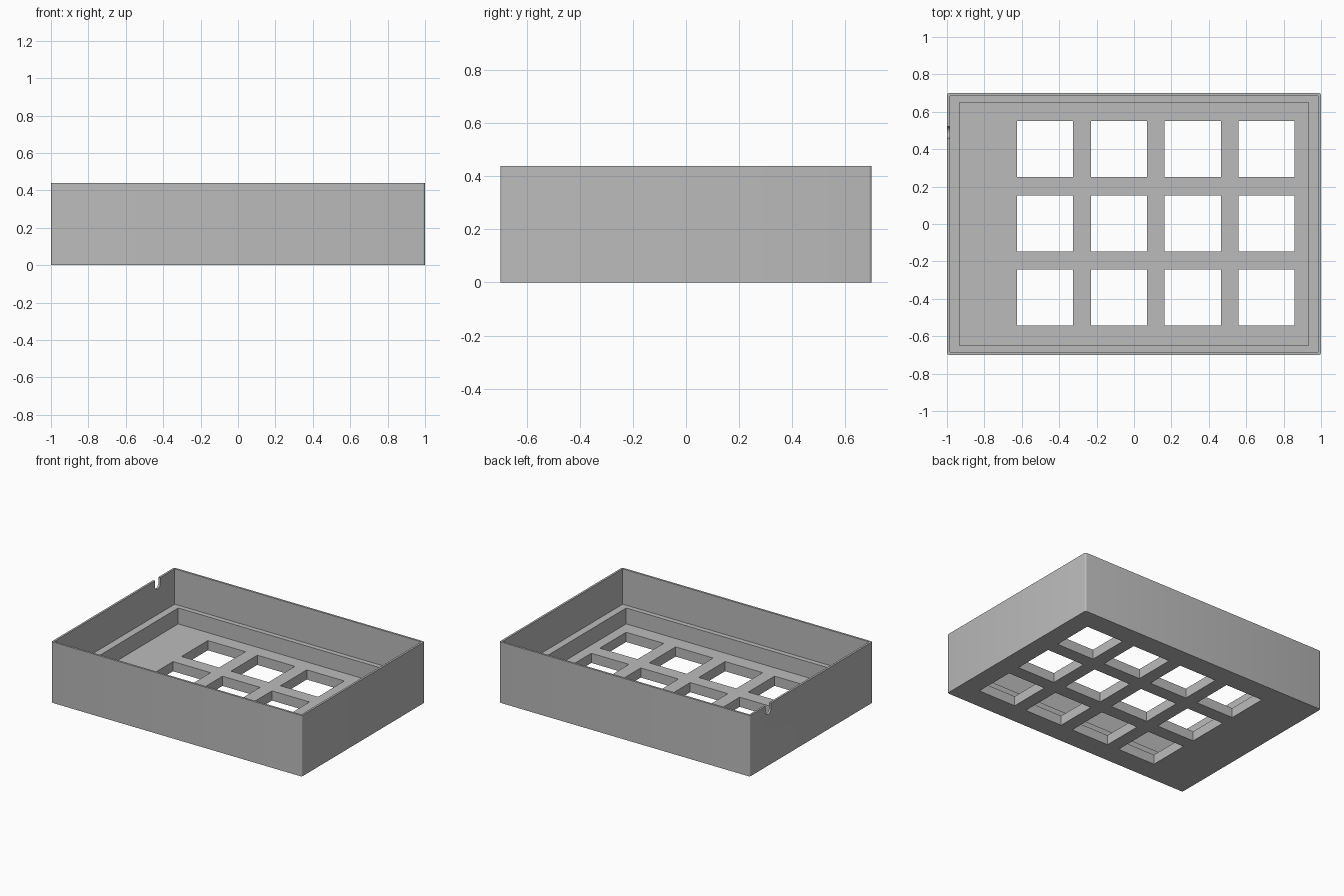
import bpy, bmesh, math
from mathutils import Matrix, Vector

old = bpy.data.objects.get("Cube")
if old:
    bpy.data.objects.remove(old, do_unlink=True)

LENGTH, WIDTH, HEIGHT = 2.0, 1.4, 0.44
WALL, LEDGE_Z, FLOOR_Z = 0.015, 0.185, 0.07
TOP = HEIGHT + 0.1      # cutters reach past the rim

grey = bpy.data.materials.new("plain grey")
grey.use_nodes = True
grey.diffuse_color = (0.5, 0.5, 0.5, 1)
grey.node_tree.nodes["Principled BSDF"].inputs["Base Color"].default_value = (0.5, 0.5, 0.5, 1)


def add_box(bm, x, y, w, d, z0, z1):
    place = Matrix.Translation((x, y, (z0 + z1) / 2)) @ Matrix.Diagonal((w, d, z1 - z0, 1))
    return bmesh.ops.create_cube(bm, size=1, matrix=place)["verts"]


def make_object(name, bm):
    bmesh.ops.recalc_face_normals(bm, faces=bm.faces)
    mesh = bpy.data.meshes.new(name)
    bm.to_mesh(mesh)
    bm.free()
    mesh.materials.append(grey)
    obj = bpy.data.objects.new(name, mesh)
    bpy.context.collection.objects.link(obj)
    return obj


def cut(target, cutter):
    cutter.hide_render = True
    mod = target.modifiers.new(cutter.name, "BOOLEAN")
    mod.operation, mod.solver, mod.object = "DIFFERENCE", "EXACT", cutter
    bpy.context.view_layer.objects.active = target
    bpy.ops.object.modifier_apply(modifier=mod.name)
    bpy.data.objects.remove(cutter, do_unlink=True)


# Outer block with softly rounded upright corners
bm = bmesh.new()
add_box(bm, 0, 0, LENGTH, WIDTH, 0, HEIGHT)
upright = [e for e in bm.edges if abs(e.verts[0].co.z - e.verts[1].co.z) > 0.1]
bmesh.ops.bevel(bm, geom=upright, offset=0.012, segments=4, profile=0.5, affect="EDGES")
tray = make_object("tray_case", bm)

# Main cavity, then the smaller recess that leaves a ledge
bm = bmesh.new()
add_box(bm, 0, 0, LENGTH - 2 * WALL, WIDTH - 2 * WALL, LEDGE_Z, TOP)
cut(tray, make_object("cavity_cutter", bm))
bm = bmesh.new()
add_box(bm, 0, 0, 1.865, 1.3, FLOOR_Z, HEIGHT - 0.1)
cut(tray, make_object("recess_cutter", bm))

# Grid of square windows through the floor
bm = bmesh.new()
for col in range(4):
    for row in range(3):
        add_box(bm, -0.476 + 0.395 * col, 0.003 + 0.397 * (row - 1), 0.3, 0.3, -0.1, FLOOR_Z + 0.05)
cut(tray, make_object("window_cutter", bm))

# Round-bottomed cable slot in the rim of the short wall
slot_y, slot_z, radius = 0.49, 0.4, 0.03
bm = bmesh.new()
profile = [(slot_y + radius, TOP), (slot_y - radius, TOP)]
for i in range(13):
    a = math.pi + math.pi * i / 12
    profile.append((slot_y + radius * math.cos(a), slot_z + radius * math.sin(a)))
face = bm.faces.new([bm.verts.new((-1.1, y, z)) for y, z in profile])
side = bmesh.ops.extrude_face_region(bm, geom=[face])["geom"]
bmesh.ops.translate(bm, verts=[v for v in side if isinstance(v, bmesh.types.BMVert)], vec=Vector((0.2, 0, 0)))
cut(tray, make_object("slot_cutter", bm))

# Smooth rounded corners, sharp edges elsewhere
bpy.ops.object.select_all(action="DESELECT")
tray.select_set(True)
bpy.context.view_layer.objects.active = tray
bpy.ops.object.shade_smooth_by_angle(angle=math.radians(30))
